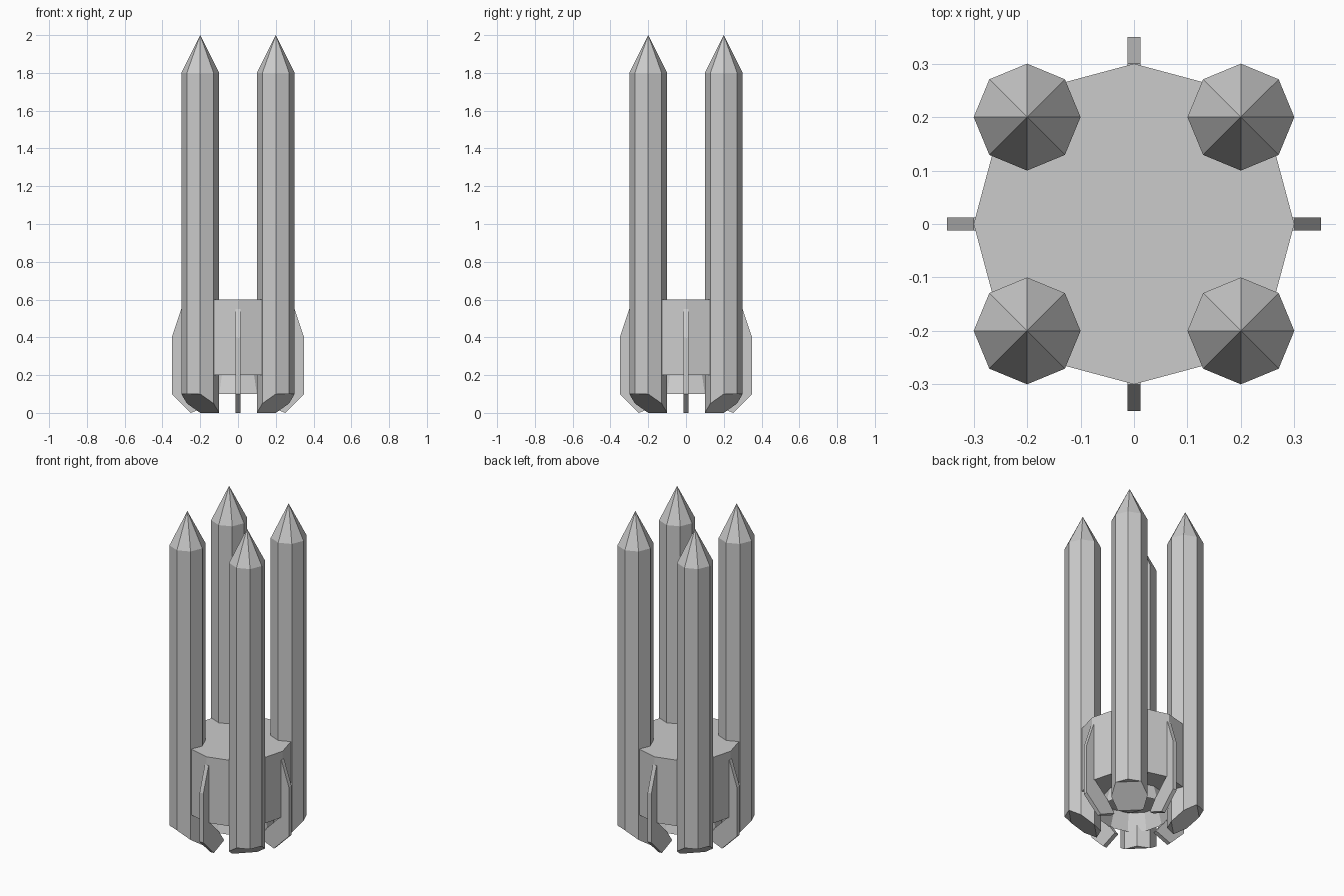
import bpy, bmesh
from math import cos, sin, pi
from mathutils import Matrix

if "Cube" in bpy.data.objects:
    bpy.data.objects.remove(bpy.data.objects["Cube"])


def make(name, verts, faces):
    mesh = bpy.data.meshes.new(name)
    bm = bmesh.new()
    vs = [bm.verts.new(v) for v in verts]
    for f in faces:
        bm.faces.new([vs[i] for i in f])
    bmesh.ops.recalc_face_normals(bm, faces=bm.faces[:])
    bm.to_mesh(mesh)
    bm.free()
    ob = bpy.data.objects.new(name, mesh)
    bpy.context.collection.objects.link(ob)
    return ob


def ring(n, r, z):
    return [(r * cos(2 * pi * i / n), r * sin(2 * pi * i / n), z) for i in range(n)]


def walls(n, a=0):
    return [(a + i, a + (i + 1) % n, a + n + (i + 1) % n, a + n + i) for i in range(n)]


# Central hub: twelve-sided drum
n = 12
make("hub", ring(n, 0.3, 0.2) + ring(n, 0.3, 0.6),
     walls(n) + [tuple(range(n)), tuple(range(n, 2 * n))])

# Flared open nozzle under the hub
make("nozzle", ring(n, 0.2, 0.1) + ring(n, 0.17, 0.2), walls(n))

# Booster: octagonal tube, pointed nose, foot cut away on the outer diagonal
n = 8
foot_z = [0.05 if i in (3, 7) else 0.1 if i in (0, 1, 2) else 0.0 for i in range(n)]
foot = [(x, y, z) for (x, y, _), z in zip(ring(n, 0.1, 0), foot_z)]
booster_verts = foot + ring(n, 0.1, 1.8) + [(0, 0, 2.0)]
booster_faces = walls(n) + [(n + i, n + (i + 1) % n, 2 * n) for i in range(n)]
booster_faces += [(0, 1, 2), (0, 2, 3, 7), (7, 3, 4, 6), (4, 5, 6)]

# Fin: thin plate with a hooked lower end
profile = [(0.29, 0.55), (0.30, 0.55), (0.35, 0.4), (0.35, 0.1), (0.25, 0),
           (0.15, 0.04), (0.2, 0.11), (0.29, 0.2)]
m = len(profile)
t = 0.0125
fin_verts = [(x, -t, z) for x, z in profile] + [(x, t, z) for x, z in profile]
fin_faces = walls(m) + [tuple(range(m)), tuple(range(m, 2 * m))]

# Four boosters on the diagonals, four fins on the axes
for k in range(4):
    turn = Matrix.Rotation(k * pi / 2, 4, 'Z')
    booster = make(f"booster_{k + 1}", booster_verts, booster_faces)
    booster.data.transform(turn @ Matrix.Translation((0.2, 0.2, 0)))
    fin = make(f"fin_{k + 1}", fin_verts, fin_faces)
    fin.data.transform(turn)
